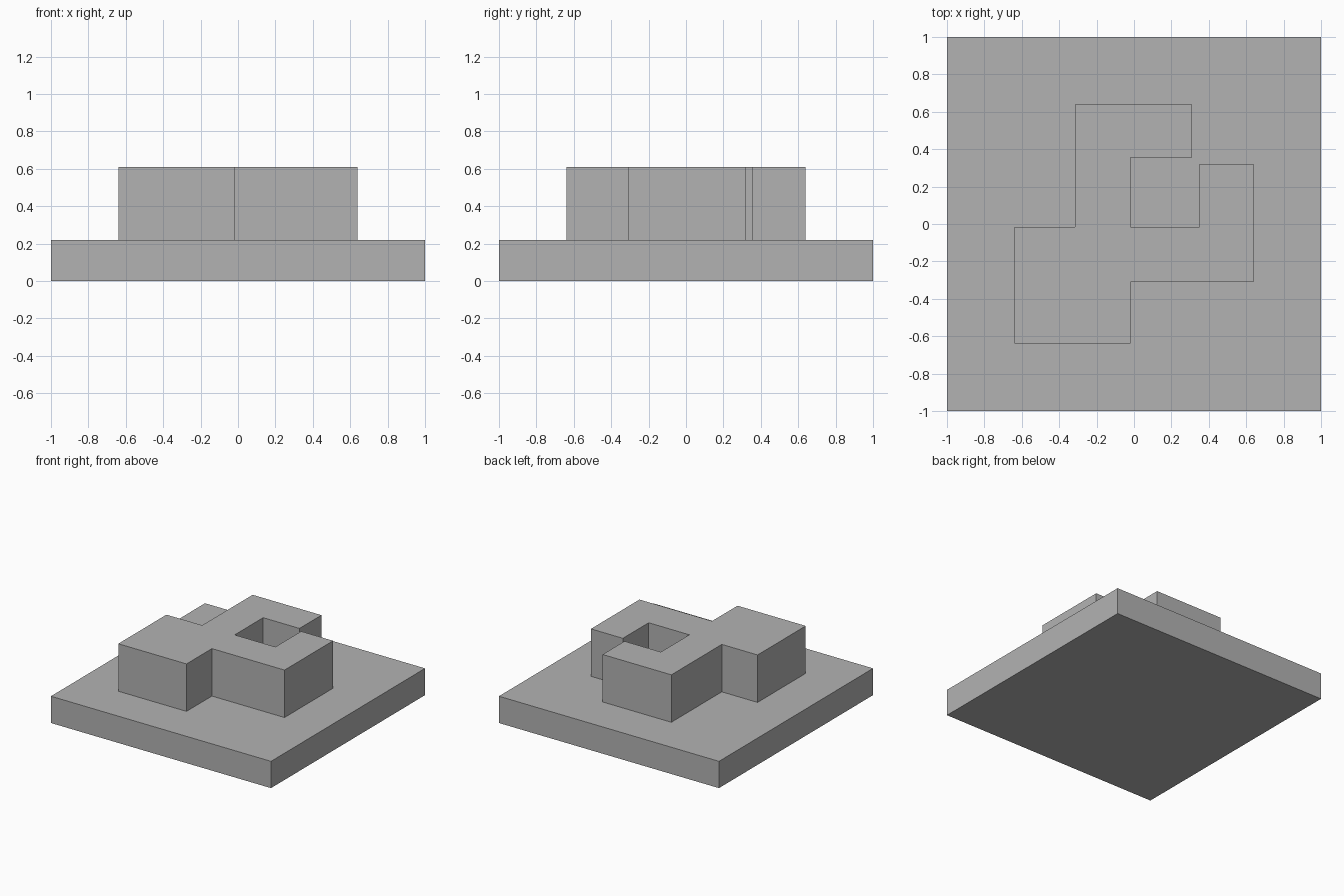
import bpy
import bmesh

cube = bpy.data.objects.get("Cube")
if cube:
    bpy.data.objects.remove(cube, do_unlink=True)

GREY = (0.45, 0.45, 0.45, 1.0)
grey = bpy.data.materials.new("plain grey")
grey.use_nodes = True
grey.diffuse_color = GREY
grey.node_tree.nodes["Principled BSDF"].inputs["Base Color"].default_value = GREY


def extruded_outline(name, outline, bottom, top):
    """Make a solid by raising a counter-clockwise outline from bottom to top."""
    bm = bmesh.new()
    face = bm.faces.new([bm.verts.new((x, y, bottom)) for x, y in outline])
    raised = bmesh.ops.extrude_face_region(bm, geom=[face], use_keep_orig=True)
    verts = [g for g in raised["geom"] if isinstance(g, bmesh.types.BMVert)]
    bmesh.ops.translate(bm, verts=verts, vec=(0, 0, top - bottom))
    bmesh.ops.recalc_face_normals(bm, faces=bm.faces)
    mesh = bpy.data.meshes.new(name)
    bm.to_mesh(mesh)
    bm.free()
    mesh.materials.append(grey)
    obj = bpy.data.objects.new(name, mesh)
    bpy.context.collection.objects.link(obj)
    return obj


SLAB_TOP = 0.22
BLOCK_TOP = 0.61

# Square ground slab
extruded_outline("base_slab", [(-1, -1), (1, -1), (1, 1), (-1, 1)], 0, SLAB_TOP)

# Stepped block: front wing, left wing, notched courtyard, back wing
block_outline = [
    (-0.64, -0.64), (-0.02, -0.64), (-0.02, -0.31),
    (0.64, -0.31), (0.64, 0.32), (0.35, 0.32),
    (0.35, -0.015), (-0.02, -0.015), (-0.02, 0.355),
    (0.31, 0.355), (0.31, 0.64), (-0.315, 0.64),
    (-0.315, -0.015), (-0.64, -0.015),
]
extruded_outline("stepped_block", block_outline, SLAB_TOP, BLOCK_TOP)
